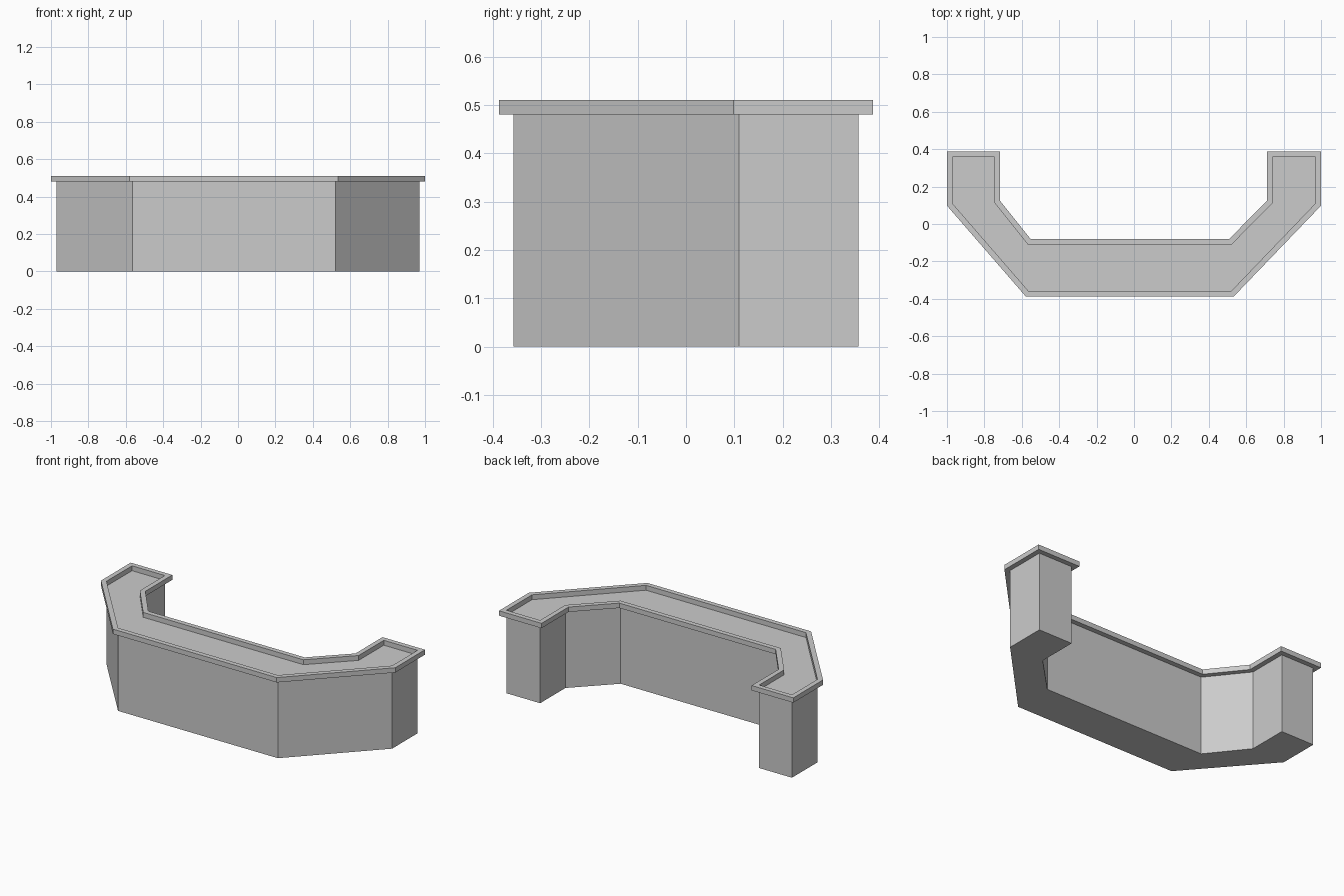
import bpy
import bmesh
from mathutils import Vector
from mathutils.geometry import intersect_line_line_2d, intersect_line_line

cube = bpy.data.objects.get("Cube")
if cube:
    bpy.data.objects.remove(cube, do_unlink=True)

COUNTER_Z = 0.48
RIM_HEIGHT = 0.03
OVERHANG = 0.03

# Counter plan, counter-clockwise from the back of the right wing
OUTLINE = [Vector((x, y)) for x, y in (
    (-1, 0.387), (-1, 0.098), (-0.579, -0.387), (0.534, -0.387),
    (1, 0.098), (1, 0.387), (0.711, 0.387), (0.711, 0.125),
    (0.509, -0.08), (-0.553, -0.08), (-0.717, 0.125), (-0.717, 0.387))]


def inset_outline(points, distance):
    """Move every side of a counter-clockwise polygon inwards."""
    result = []
    for i, p in enumerate(points):
        d1 = (p - points[i - 1]).normalized()
        d2 = (points[(i + 1) % len(points)] - p).normalized()
        n1, n2 = Vector((-d1.y, d1.x)), Vector((-d2.y, d2.x))
        result.append(p + (n1 + n2) * distance / (1 + n1.dot(n2)))
    return result


def extruded_object(name, rings, z, height, material):
    """Extrude a polygon, or the band between two polygons, upwards."""
    bm = bmesh.new()
    loops = [[bm.verts.new((p.x, p.y, z)) for p in ring] for ring in rings]
    if len(loops) == 1:
        bm.faces.new(loops[0])
    else:
        outer, inner = loops
        for i in range(len(outer)):
            bm.faces.new((outer[i - 1], outer[i], inner[i], inner[i - 1]))
    result = bmesh.ops.extrude_face_region(bm, geom=bm.faces[:], use_keep_orig=True)
    top = [g for g in result["geom"] if isinstance(g, bmesh.types.BMVert)]
    bmesh.ops.translate(bm, verts=top, vec=(0, 0, height))
    bmesh.ops.recalc_face_normals(bm, faces=bm.faces[:])
    mesh = bpy.data.meshes.new(name)
    bm.to_mesh(mesh)
    bm.free()
    mesh.materials.append(material)
    obj = bpy.data.objects.new(name, mesh)
    bpy.context.collection.objects.link(obj)
    return obj


# Single grey finish
grey = bpy.data.materials.new("light_grey")
grey.use_nodes = True
colour = (0.6, 0.6, 0.6, 1)
grey.diffuse_color = colour
grey.node_tree.nodes["Principled BSDF"].inputs["Base Color"].default_value = colour

# Solid body, whose top is the sunken counter surface
body_outline = inset_outline(OUTLINE, OVERHANG)
extruded_object("counter_body", [body_outline], 0, COUNTER_Z, grey)

# Raised lip that overhangs the body all round
extruded_object("counter_rim", [OUTLINE, body_outline], COUNTER_Z, RIM_HEIGHT, grey)
